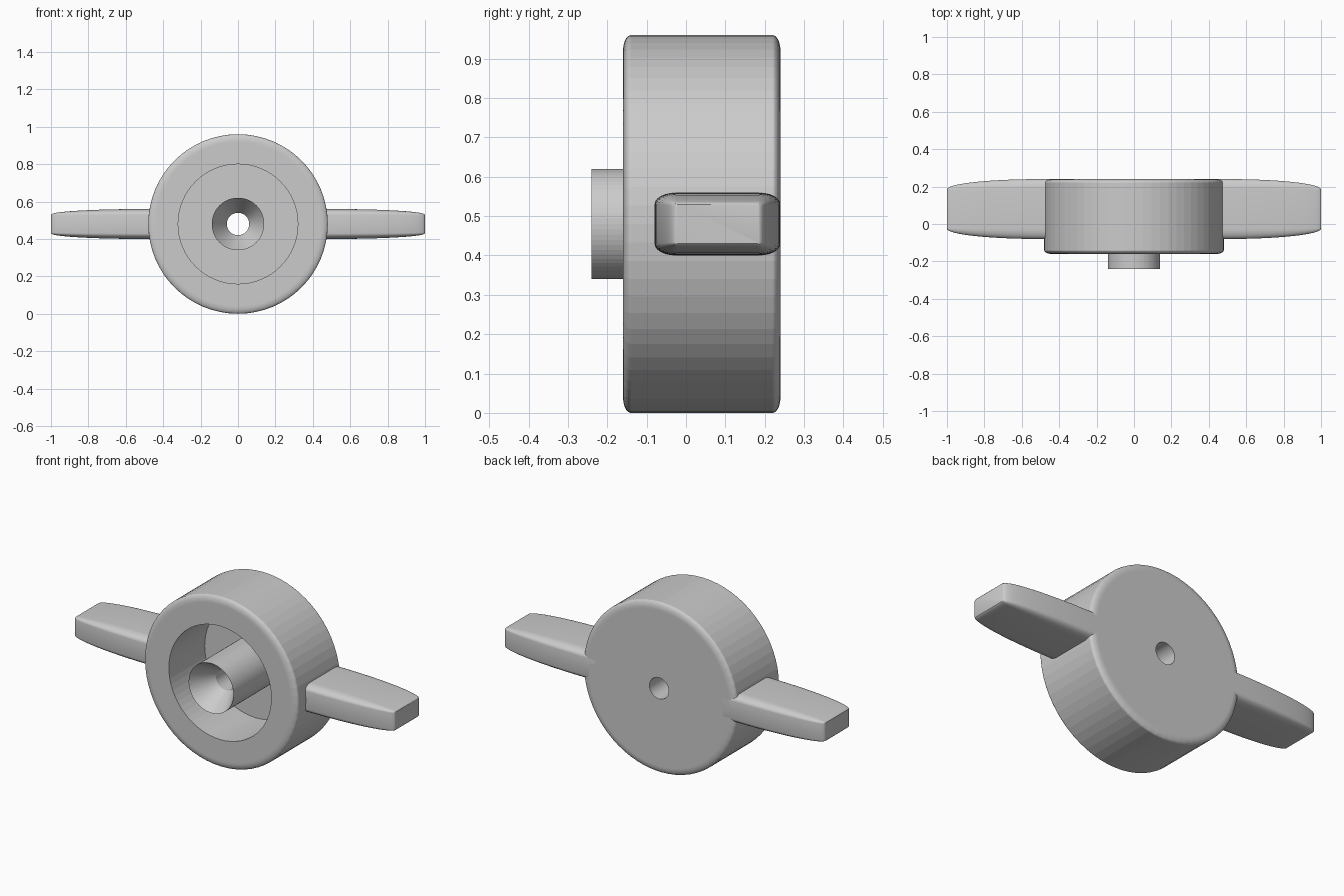
import bpy, bmesh
from math import sin, cos, pi, sqrt, radians

old = bpy.data.objects.get("Cube")
if old:
    bpy.data.objects.remove(old)

CENTRE_Z = 0.48
SEGMENTS = 64

grey = bpy.data.materials.new("plain_grey")
grey.use_nodes = True
colour = (0.6, 0.6, 0.6, 1)
grey.diffuse_color = colour
grey.node_tree.nodes["Principled BSDF"].inputs["Base Color"].default_value = colour


def finish(bm, name):
    bmesh.ops.remove_doubles(bm, verts=bm.verts, dist=1e-5)
    bmesh.ops.recalc_face_normals(bm, faces=bm.faces)
    mesh = bpy.data.meshes.new(name)
    bm.to_mesh(mesh)
    bm.free()
    mesh.materials.append(grey)
    obj = bpy.data.objects.new(name, mesh)
    bpy.context.collection.objects.link(obj)
    return obj


def rounded(r, y, dr, dy, start, steps=8):
    """Quarter ellipse around (r, y), as radius and depth pairs."""
    angles = [start + pi / 2 * i / steps for i in range(steps + 1)]
    return [(r + dr * cos(a), y + dy * sin(a)) for a in angles]


# Round body with recess, centre post, countersink and through hole
profile = rounded(0.44, -0.14, 0.04, 0.02, -pi / 2)
profile += rounded(0.44, 0.22, 0.04, 0.02, 0)
profile += [(0.06, 0.24), (0.06, -0.11), (0.14, -0.24),
            (0.14, 0.16), (0.32, 0.16), (0.32, -0.16)]
bm = bmesh.new()
verts = [bm.verts.new((r, y, CENTRE_Z)) for r, y in profile]
edges = [bm.edges.new((a, b)) for a, b in zip(verts, verts[1:] + verts[:1])]
bmesh.ops.spin(bm, geom=verts + edges, cent=(0, 0, CENTRE_Z), axis=(0, 1, 0),
               angle=2 * pi, steps=SEGMENTS)
finish(bm, "knob_body")


def section(bm, x, t):
    """Rounded rectangle that shrinks and sharpens towards the tip."""
    k = sqrt(max(0, 1 - t * t))
    hy, hz = 0.105 + 0.055 * k, 0.05 + 0.03 * k
    ry, rz = 0.004 + 0.05 * k, 0.004 + 0.026 * k
    ring = []
    for q, (sy, sz) in enumerate([(1, 1), (-1, 1), (-1, -1), (1, -1)]):
        for i in range(7):
            a = pi / 2 * (q + i / 6)
            ring.append(bm.verts.new((x, 0.08 + sy * (hy - ry) + ry * cos(a),
                                      CENTRE_Z + sz * (hz - rz) + rz * sin(a))))
    return ring


# Two tapering side wings
for side, name in ((1, "left_wing"), (-1, "right_wing")):
    bm = bmesh.new()
    rings = [section(bm, side * 0.4, 0)]
    for i in range(17):
        t = sin(pi / 2 * i / 16)
        rings.append(section(bm, side * (0.5 + 0.5 * t), t))
    for a, b in zip(rings, rings[1:]):
        for i in range(len(a)):
            j = (i + 1) % len(a)
            bm.faces.new((a[i], a[j], b[j], b[i]))
    bm.faces.new(rings[0])
    bm.faces.new(rings[-1])
    wing = finish(bm, name)
    bpy.ops.object.select_all(action="DESELECT")
    wing.select_set(True)
    bpy.context.view_layer.objects.active = wing
    bpy.ops.object.shade_smooth_by_angle(angle=radians(30))
